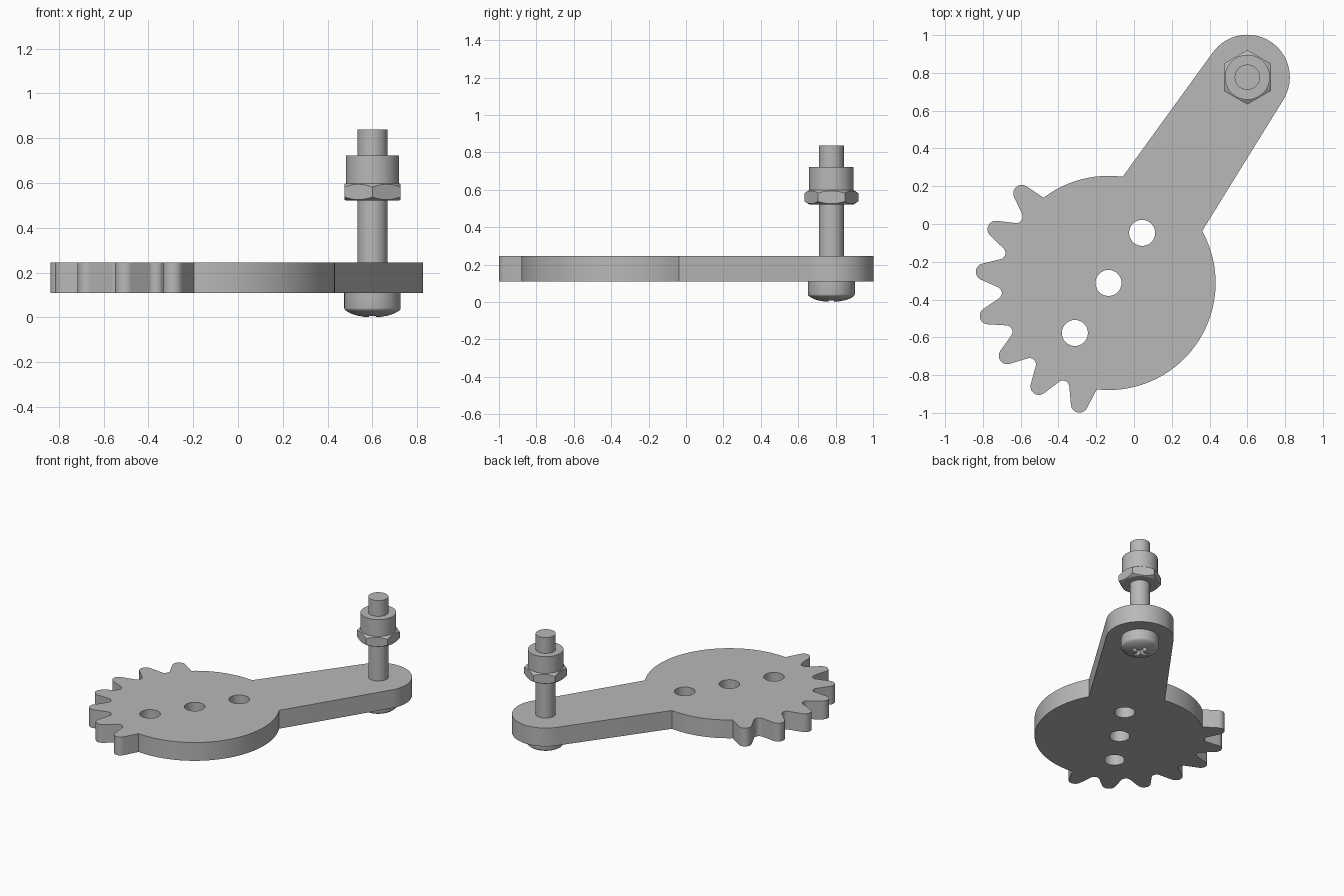
import bpy, bmesh, math
from math import radians, sin, cos, pi
from mathutils import Vector

cube = bpy.data.objects.get("Cube")
if cube:
    bpy.data.objects.remove(cube, do_unlink=True)

DISC = Vector((-0.135, -0.312))   # toothed disc centre
PIN = Vector((0.60, 0.777))       # bolt axis
DISC_R, END_R, HOLE_R = 0.567, 0.225, 0.069
PLATE_Z, PLATE_H = 0.245, 0.135

steel = bpy.data.materials.new("grey steel")
steel.use_nodes = True
GREY = (0.48, 0.48, 0.48, 1)
steel.diffuse_color = GREY
steel.node_tree.nodes["Principled BSDF"].inputs["Base Color"].default_value = GREY


def make_object(name, bm):
    mesh = bpy.data.meshes.new(name)
    bm.to_mesh(mesh)
    bm.free()
    obj = bpy.data.objects.new(name, mesh)
    bpy.context.collection.objects.link(obj)
    mesh.materials.append(steel)
    return obj


def activate(obj):
    bpy.ops.object.select_all(action='DESELECT')
    obj.select_set(True)
    bpy.context.view_layer.objects.active = obj


def apply_modifier(obj, kind, **settings):
    activate(obj)
    mod = obj.modifiers.new(kind.title(), kind)
    for key, value in settings.items():
        setattr(mod, key, value)
    bpy.ops.object.modifier_apply(modifier=mod.name)


def smooth(obj):
    activate(obj)
    bpy.ops.object.shade_smooth_by_angle(angle=radians(30))


def arc(centre, radius, start, end, steps):
    """Points along an arc, angles in degrees."""
    angles = [radians(start + (end - start) * i / steps) for i in range(steps + 1)]
    return [centre + Vector((cos(a), sin(a))) * radius for a in angles]


def lathe(name, profile, sides=48):
    """Closed solid turned about the bolt axis from (radius, z) points."""
    bm = bmesh.new()
    rings = []
    for r, z in profile:
        rings.append([bm.verts.new((PIN.x + r * sin(2 * pi * i / sides),
                                    PIN.y + r * cos(2 * pi * i / sides), z))
                      for i in range(sides)])
    for a, b in zip(rings, rings[1:]):
        for i in range(sides):
            j = (i + 1) % sides
            bm.faces.new((a[i], a[j], b[j], b[i]))
    bm.faces.new(rings[0])
    bm.faces.new(rings[-1])
    bmesh.ops.recalc_face_normals(bm, faces=bm.faces)
    return make_object(name, bm)


# Outline of the plate: arm end, then the disc with its run of teeth
FIRST, PITCH, TEETH, FLANK = 134.1, 20.4, 7, 73
outline = arc(PIN, END_R, -32, 144.3, 32)
outline += arc(DISC, DISC_R, 82.4, FIRST - 6.8, 12)
for t in range(TEETH):
    ang = FIRST + t * PITCH
    tip = DISC + Vector((cos(radians(ang)), sin(radians(ang)))) * 0.66
    outline += arc(tip, 0.045, ang - FLANK, ang + FLANK, 12)
    if t < TEETH - 1:                       # rounded root between teeth
        mid = ang + PITCH / 2
        root = DISC + Vector((cos(radians(mid)), sin(radians(mid)))) * 0.601
        outline += arc(root, 0.034, mid + 180 + 63, mid + 180 - 63, 10)
outline += arc(DISC, DISC_R, ang + 7.2, 360 + 29, 48)

# Three holes in a row along the arm direction
step = Vector((0.178, 0.265))
loops = [outline] + [arc(DISC + step * k, HOLE_R, 0, 360, 32)[:-1] for k in (-1, 0, 1)]

bm = bmesh.new()
edges = []
for loop in loops:
    verts = [bm.verts.new((p.x, p.y, PLATE_Z)) for p in loop]
    edges += [bm.edges.new((v, verts[i - 1])) for i, v in enumerate(verts)]
bmesh.ops.triangle_fill(bm, edges=edges, use_beauty=True, normal=(0, 0, 1))
for face in bm.faces:
    face.normal_update()
    if face.normal.z < 0:
        face.normal_flip()
plate = make_object("lever_plate", bm)
apply_modifier(plate, 'SOLIDIFY', thickness=PLATE_H, offset=-1)
smooth(plate)

# Bolt: domed head below the plate, shank up through it
dome = [(0.126 * cos(a), 0.04 - 0.04 * sin(a) ** 1.3)
        for a in [radians(d) for d in (85, 70, 55, 42, 30, 18, 8)]]
bolt = lathe("bolt", dome + [(0.126, 0.042), (0.126, 0.11), (0.067, 0.11), (0.067, 0.838)])

# Tapered cross recess in the head
for along_x in (True, False):
    bm = bmesh.new()
    bmesh.ops.create_cube(bm, size=1)
    for v in bm.verts:
        length = 0.05 if v.co.z > 0 else 0.15
        size = (length, 0.03) if along_x else (0.03, length)
        v.co = (PIN.x + v.co.x * size[0], PIN.y + v.co.y * size[1],
                0.06 if v.co.z > 0 else -0.01)
    cutter = make_object("recess_cutter", bm)
    cutter.hide_render = True
    apply_modifier(bolt, 'BOOLEAN', operation='DIFFERENCE', solver='EXACT', object=cutter)
    bpy.data.objects.remove(cutter, do_unlink=True)
smooth(bolt)

# Hex nut with both faces chamfered, and the round collar on top of it
nut = lathe("hex_nut", [(0.144, 0.522), (0.144, 0.598)], sides=6)
cone = lathe("chamfer_cutter", [(0.118, 0.521), (0.15, 0.542), (0.15, 0.578), (0.118, 0.599)])
cone.hide_render = True
apply_modifier(nut, 'BOOLEAN', operation='INTERSECT', solver='EXACT', object=cone)
bpy.data.objects.remove(cone, do_unlink=True)
activate(nut)
bpy.ops.object.shade_smooth_by_angle(angle=radians(20))
smooth(lathe("collar", [(0.119, 0.598), (0.119, 0.722)]))
